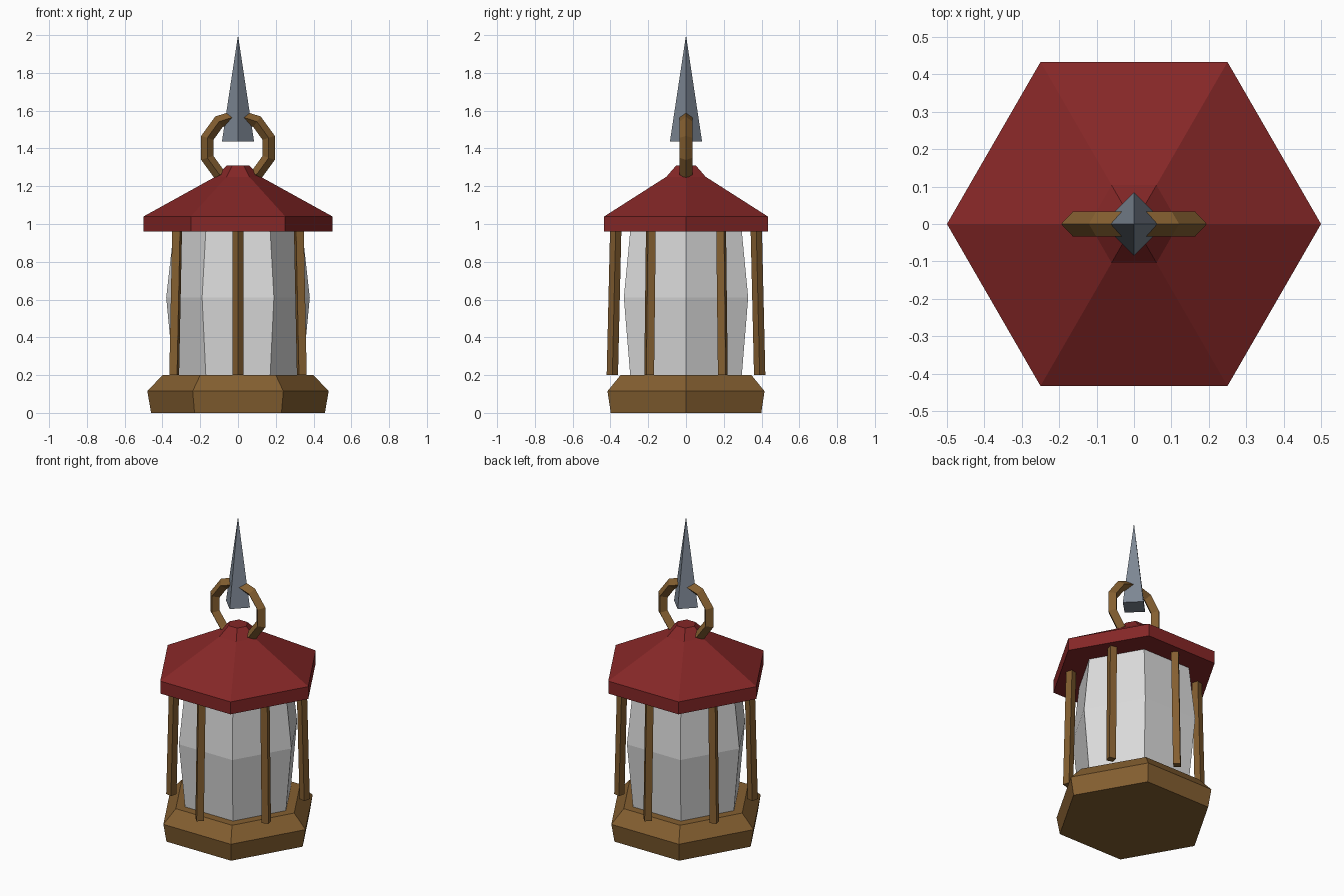
import bpy, bmesh, math
from mathutils import Vector

if "Cube" in bpy.data.objects:
    bpy.data.objects.remove(bpy.data.objects["Cube"])


def material(name, rgb):
    m = bpy.data.materials.new(name)
    m.diffuse_color = (*rgb, 1.0)
    m.use_nodes = True
    m.node_tree.nodes["Principled BSDF"].inputs["Base Color"].default_value = m.diffuse_color
    return m


RED = material("dark red", (0.235, 0.020, 0.020))
BROWN = material("bronze brown", (0.231, 0.114, 0.030))
GLASS = material("pale glass", (0.71, 0.71, 0.71))
STEEL = material("steel grey", (0.205, 0.242, 0.296))


def loft(name, rings, sides, mat, start=0.0):
    """Stack of regular polygons; each ring is (radius, center xyz)."""
    bm = bmesh.new()
    loops = []
    for r, c in rings:
        if r == 0:
            loops.append([bm.verts.new(c)])
            continue
        angles = [start + math.tau * i / sides for i in range(sides)]
        loops.append([bm.verts.new(Vector(c) + Vector((r * math.cos(a), r * math.sin(a), 0)))
                      for a in angles])
    for lo, hi in zip(loops, loops[1:]):
        for i in range(sides):
            j = (i + 1) % sides
            if len(hi) == 1:
                bm.faces.new((lo[i], lo[j], hi[0]))
            else:
                bm.faces.new((lo[i], lo[j], hi[j], hi[i]))
    for loop in (loops[0], loops[-1]):
        if len(loop) > 2:
            bm.faces.new(loop)
    bmesh.ops.recalc_face_normals(bm, faces=bm.faces)
    mesh = bpy.data.meshes.new(name)
    bm.to_mesh(mesh)
    bm.free()
    mesh.materials.append(mat)
    obj = bpy.data.objects.new(name, mesh)
    bpy.context.collection.objects.link(obj)
    return obj


def profile(points):
    return [(r, (0, 0, z)) for r, z in points]


# Hexagonal body parts
loft("base", profile([(0.46, 0), (0.48, 0.115), (0.40, 0.20)]), 6, BROWN)
loft("glass", profile([(0.34, 0.19), (0.38, 0.61), (0.34, 0.97)]), 6, GLASS)
loft("roof", profile([(0.50, 0.96), (0.50, 1.04), (0.12, 1.25), (0.06, 1.31)]), 6, RED)

# Leaning diamond-section bars, one in front of each glass pane
for k in range(6):
    a = math.radians(30 + 60 * k)
    c, s = math.cos(a), math.sin(a)
    loft(f"bar_{k + 1}", [(0.03, (0.39 * c, 0.39 * s, 0.20)),
                          (0.03, (0.372 * c, 0.372 * s, 0.97))], 4, BROWN, a)

# Hanging ring, ten segments with a diamond section
bpy.ops.mesh.primitive_torus_add(major_segments=10, minor_segments=4, major_radius=0.171,
                                 minor_radius=0.034, location=(0, 0, 1.403),
                                 rotation=(math.pi / 2, math.pi / 10, 0))
ring = bpy.context.object
ring.name = "hanging_ring"
# Point one corner straight up
ring.rotation_euler = (math.pi / 2, math.radians(18), 0)
ring.data.materials.append(STEEL)
ring.data.materials[0] = BROWN

# Four-sided spike through the ring
loft("spike", profile([(0.085, 1.437), (0, 2.0)]), 4, STEEL)
